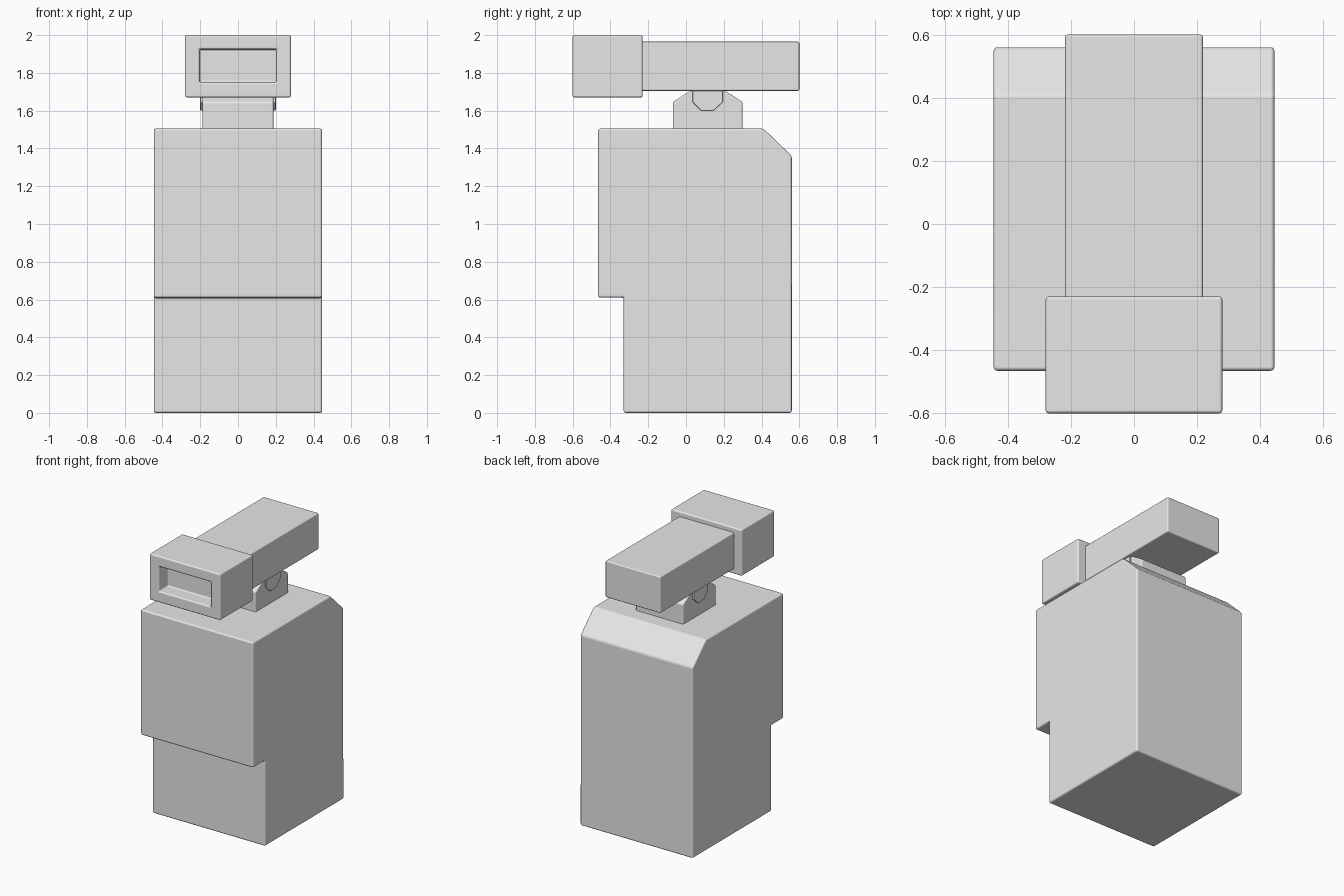
import bpy
import bmesh

if "Cube" in bpy.data.objects:
    bpy.data.objects.remove(bpy.data.objects["Cube"])

grey = bpy.data.materials.new("light_grey")
grey.use_nodes = True
grey.diffuse_color = (0.8, 0.8, 0.8, 1)
grey.node_tree.nodes["Principled BSDF"].inputs["Base Color"].default_value = (0.8, 0.8, 0.8, 1)


def finish(name, bm, bevel):
    """Turn a bmesh into a smooth-shaded part with softened edges."""
    bmesh.ops.recalc_face_normals(bm, faces=bm.faces)
    for face in bm.faces:
        face.smooth = True
    mesh = bpy.data.meshes.new(name)
    bm.to_mesh(mesh)
    bm.free()
    mesh.materials.append(grey)
    obj = bpy.data.objects.new(name, mesh)
    bpy.context.collection.objects.link(obj)
    mod = obj.modifiers.new("soft_edges", 'BEVEL')
    mod.width = bevel
    mod.segments = 3
    mod.limit_method = 'ANGLE'
    mod.harden_normals = True
    return obj


def extruded(profile, half_width):
    """Sweep a (y, z) side profile across the width."""
    bm = bmesh.new()
    face = bm.faces.new([bm.verts.new((-half_width, y, z)) for y, z in profile])
    new = bmesh.ops.extrude_face_region(bm, geom=[face])["geom"]
    verts = [v for v in new if isinstance(v, bmesh.types.BMVert)]
    bmesh.ops.translate(bm, verts=verts, vec=(2 * half_width, 0, 0))
    return bm


def box(half_width, y0, y1, z0, z1):
    return extruded([(y0, z0), (y1, z0), (y1, z1), (y0, z1)], half_width)


# Main body with overhanging front and chamfered rear top edge
body = [(-0.465, 1.505), (0.41, 1.505), (0.56, 1.36), (0.56, 0),
        (-0.33, 0), (-0.33, 0.61), (-0.465, 0.61)]
finish("body", extruded(body, 0.445), 0.012)

# Mounting bracket and the hinge block that shows at its sides
bracket = [(-0.07, 1.49), (-0.07, 1.645), (0.03, 1.71), (0.2, 1.71), (0.3, 1.645), (0.3, 1.49)]
finish("bracket", extruded(bracket, 0.188), 0.01)
hinge = [(0.035, 1.72), (0.035, 1.645), (0.08, 1.6), (0.145, 1.6), (0.195, 1.645), (0.195, 1.72)]
finish("hinge", extruded(hinge, 0.2), 0.005)

# Long upper arm
finish("arm", box(0.218, -0.24, 0.6, 1.705, 1.965), 0.008)

# Head with a rectangular pocket in its front face
bm = box(0.28, -0.6, -0.23, 1.67, 2.0)
bmesh.ops.recalc_face_normals(bm, faces=bm.faces)
front = min(bm.faces, key=lambda f: f.calc_center_median().y)
bmesh.ops.inset_region(bm, faces=[front], thickness=0.07)
for v in front.verts:
    v.co.x = 0.203 if v.co.x > 0 else -0.203
    v.co.z = 1.925 if v.co.z > 1.835 else 1.75
pocket = bmesh.ops.extrude_discrete_faces(bm, faces=[front])["faces"][0]
bmesh.ops.translate(bm, verts=pocket.verts, vec=(0, 0.1, 0))
finish("head", bm, 0.01)
